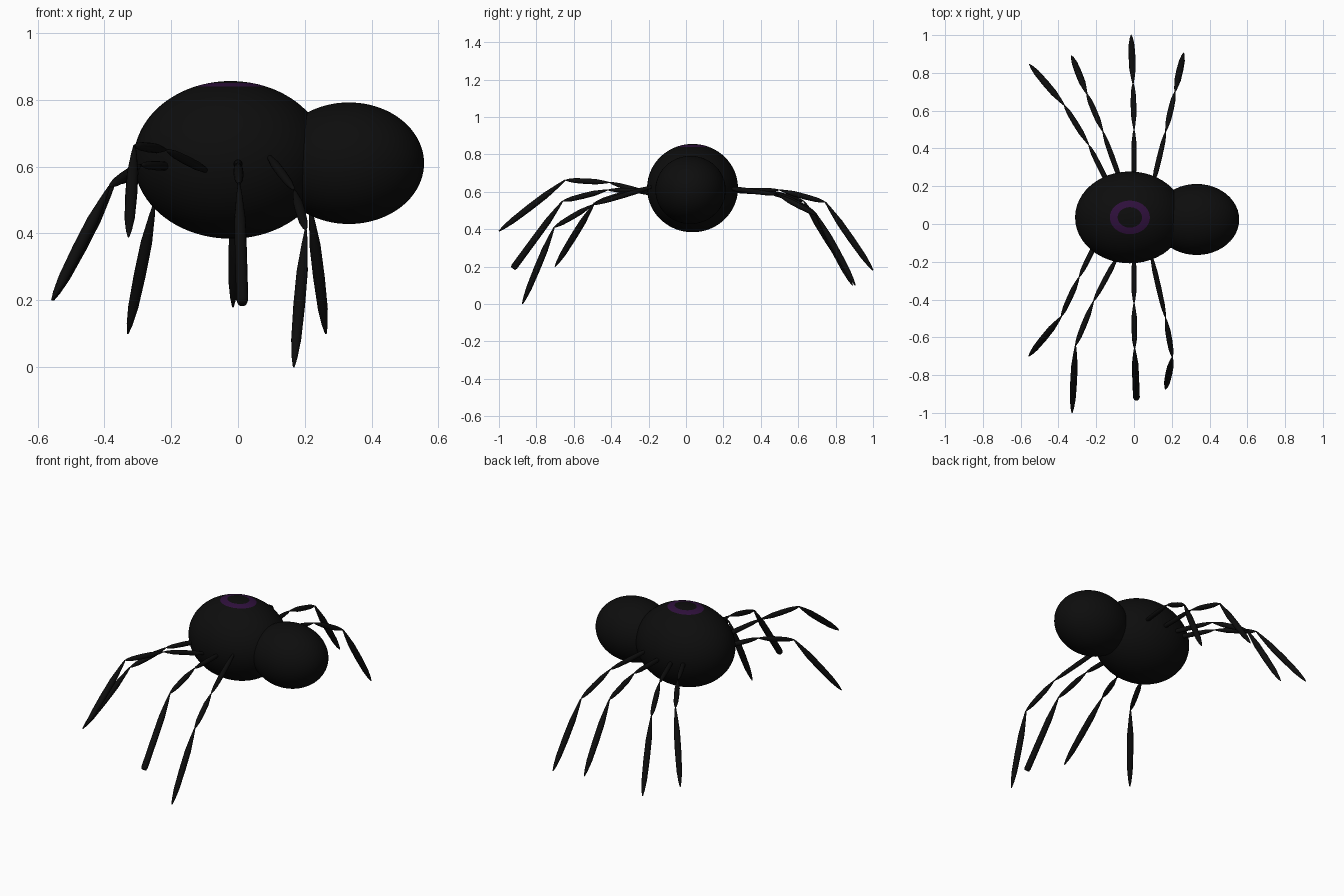
import bpy
import bmesh
from mathutils import Vector, Matrix

cube = bpy.data.objects.get("Cube")
if cube:
    bpy.data.objects.remove(cube, do_unlink=True)


def material(name, rgb):
    mat = bpy.data.materials.new(name)
    mat.use_nodes = True
    mat.diffuse_color = (*rgb, 1)
    mat.node_tree.nodes["Principled BSDF"].inputs["Base Color"].default_value = (*rgb, 1)
    return mat


black = material("black", (0.004, 0.004, 0.004))
purple = material("dark purple", (0.028, 0.005, 0.045))


def finish(name, bm, mats):
    mesh = bpy.data.meshes.new(name)
    for face in bm.faces:
        face.smooth = True
    bm.to_mesh(mesh)
    bm.free()
    for mat in mats:
        mesh.materials.append(mat)
    obj = bpy.data.objects.new(name, mesh)
    bpy.context.collection.objects.link(obj)
    return obj


def ellipsoid(name, centre, radii, mats, band=None):
    bm = bmesh.new()
    bmesh.ops.create_uvsphere(bm, u_segments=48, v_segments=42, radius=1)
    # faces in the height band around the top pole take the second colour
    for face in bm.faces:
        if band and band[0] < face.calc_center_median().z < band[1]:
            face.material_index = 1
    bm.transform(Matrix.Translation(centre) @ Matrix.Diagonal((*radii, 1)))
    return finish(name, bm, mats)


# Body with the ring mark on its back, and the head
ellipsoid("body", (-0.022, 0.035, 0.62), (0.29, 0.243, 0.236), [black, purple], (0.932, 0.974))
ellipsoid("head", (0.332, 0.024, 0.61), (0.225, 0.188, 0.182), [black])

# Spindle outline of one leg segment: position along it, share of full radius
SPINDLE = [(0, 0.2), (0.1, 0.5), (0.3, 0.95), (0.55, 1), (0.8, 0.85), (0.93, 0.5), (1, 0.15)]
BLUNT = SPINDLE[:4] + [(0.97, 1), (1, 0.75)]
SIDES = 12


def add_segment(bm, start, end, radius, outline):
    start, end = Vector(start), Vector(end)
    turn = (end - start).to_track_quat("Z", "Y").to_matrix()
    rings = []
    for t, share in outline:
        spoke = Vector((radius * share, 0, 0))
        rings.append([bm.verts.new(start.lerp(end, t) + turn @ (
            Matrix.Rotation(6.28319 * i / SIDES, 3, "Z") @ spoke)) for i in range(SIDES)])
    for low, high in zip(rings, rings[1:]):
        for i in range(SIDES):
            j = (i + 1) % SIDES
            bm.faces.new((low[i], low[j], high[j], high[i]))
    bm.faces.new(rings[0][::-1])
    bm.faces.new(rings[-1])


# Joints of each leg, from the body out to the tip
LEGS = {
    "right_leg_1": [(-0.19, -0.08, 0.60), (-0.29, -0.28, 0.605), (-0.385, -0.49, 0.54), (-0.557, -0.70, 0.20)],
    "right_leg_2": [(-0.08, -0.16, 0.58), (-0.215, -0.41, 0.65), (-0.31, -0.645, 0.663), (-0.328, -1.0, 0.39)],
    "right_leg_3": [(0, -0.15, 0.605), (0, -0.42, 0.61), (0.003, -0.66, 0.55), (0.013, -0.925, 0.19)],
    "right_leg_4": [(0.085, -0.14, 0.64), (0.168, -0.50, 0.53), (0.203, -0.705, 0.41), (0.167, -0.875, 0.0)],
    "left_leg_1": [(-0.12, 0.18, 0.61), (-0.24, 0.42, 0.605), (-0.37, 0.63, 0.55), (-0.553, 0.845, 0.20)],
    "left_leg_2": [(-0.06, 0.20, 0.61), (-0.165, 0.49, 0.595), (-0.25, 0.69, 0.49), (-0.33, 0.89, 0.10)],
    "left_leg_3": [(0, 0.20, 0.605), (0, 0.50, 0.61), (-0.005, 0.745, 0.545), (-0.015, 1.0, 0.18)],
    "left_leg_4": [(0.095, 0.19, 0.625), (0.168, 0.49, 0.585), (0.217, 0.70, 0.475), (0.263, 0.905, 0.10)],
}
for name, joints in LEGS.items():
    bm = bmesh.new()
    for k, radius in enumerate((0.014, 0.015, 0.018)):
        blunt = name == "right_leg_3" and k == 2
        add_segment(bm, joints[k], joints[k + 1], radius, BLUNT if blunt else SPINDLE)
    finish(name, bm, [black])
